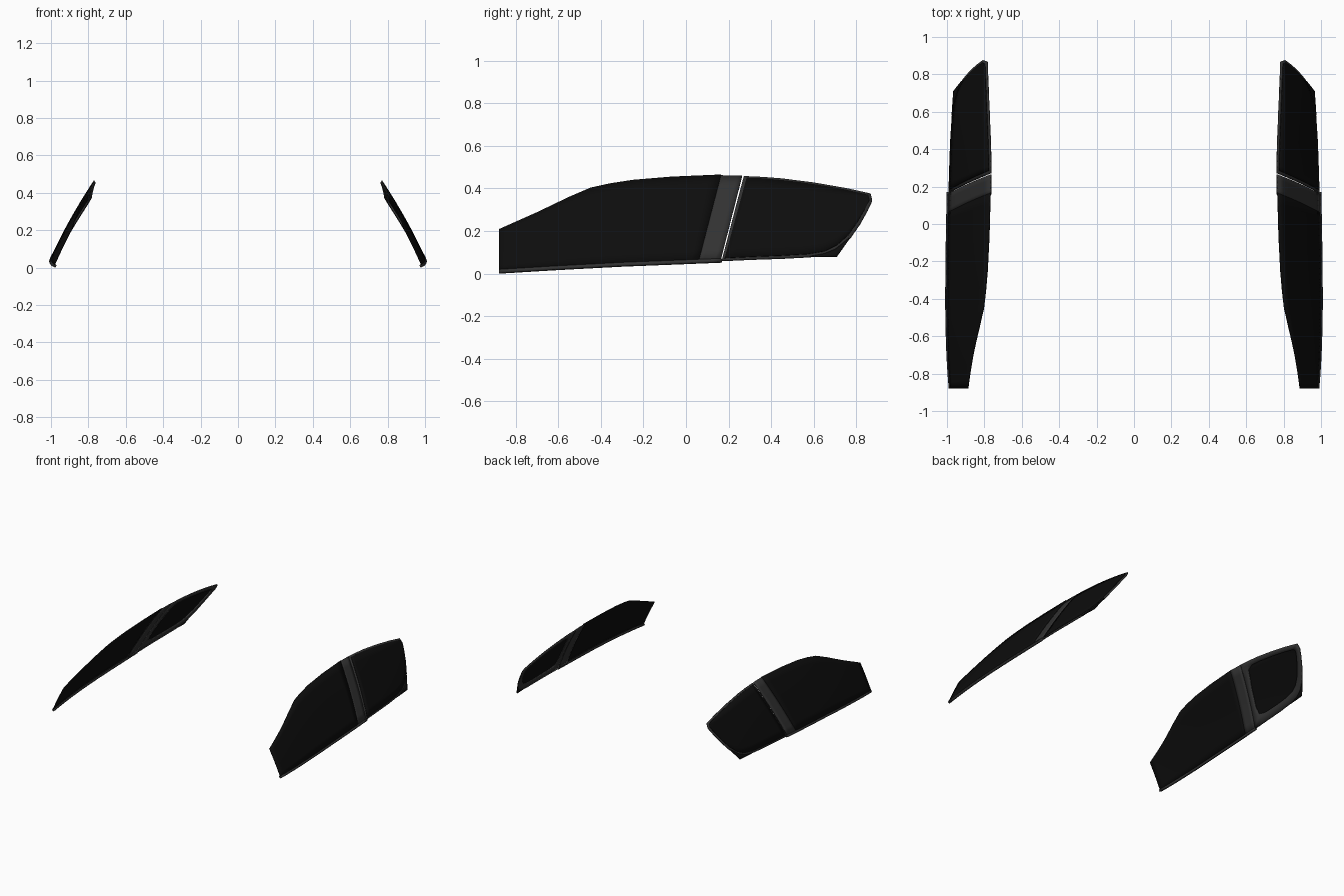
import bpy, bmesh
from mathutils import Vector

if "Cube" in bpy.data.objects:
    bpy.data.objects.remove(bpy.data.objects["Cube"])


def material(name, v):
    m = bpy.data.materials.new(name)
    m.diffuse_color = (v, v, v, 1)
    m.use_nodes = True
    m.node_tree.nodes["Principled BSDF"].inputs["Base Color"].default_value = m.diffuse_color
    return m


GLASS = material("dark_glass", 0.004)
TRIM = material("grey_trim", 0.032)


def on_body(y, z, off):
    # curved, inward-leaning body side; off moves along the outward normal
    x = 1.023 - 0.05 * abs(y) ** 3 - 0.43 * z - 0.25 * z * z
    return Vector((x + 0.88 * off, y, z + 0.45 * off))


def resample(pts, n, closed):
    # even linear steps inside every segment
    pts = [Vector(p) for p in pts]
    ends = pts[1:] + pts[:1] if closed else pts[1:]
    out = [a.lerp(b, k / n) for a, b in zip(pts, ends) for k in range(n)]
    return out if closed else out + [pts[-1]]


def panel(name, low, high, mat, off=0.0, thick=0.006, n=4, rows=8, closed=False):
    # ruled sheet between two rails of (y, z), mapped on the body and mirrored
    a, b = resample(low, n, closed), resample(high, n, closed)
    bm = bmesh.new()
    grid = []
    for p, q in zip(a, b):
        col = [p.lerp(q, j / rows) for j in range(rows + 1)]
        grid.append([bm.verts.new(on_body(c.x, c.y, off)) for c in col])
    count = len(grid)
    for i in range(count if closed else count - 1):
        g, h = grid[i], grid[(i + 1) % count]
        for j in range(rows):
            bm.faces.new((g[j], h[j], h[j + 1], g[j + 1]))
    me = bpy.data.meshes.new(name)
    bm.to_mesh(me)
    bm.free()
    me.materials.append(mat)
    ob = bpy.data.objects.new(name, me)
    bpy.context.collection.objects.link(ob)
    s = ob.modifiers.new("thickness", "SOLIDIFY")
    s.thickness, s.offset = thick, -1
    m = ob.modifiers.new("both_sides", "MIRROR")
    m.use_clip = False
    bpy.context.view_layer.objects.active = ob
    ob.select_set(True)
    bpy.ops.object.shade_smooth_by_angle(angle=0.6)
    ob.select_set(False)
    return ob


# front door glass
panel("front_window",
      [(-.88, .015), (-.74, .023), (-.6, .031), (-.46, .039), (-.34, .045),
       (-.22, .05), (-.08, .055), (.06, .06)],
      [(-.88, .208), (-.7, .288), (-.55, .36), (-.45, .403), (-.36, .423),
       (-.25, .44), (-.07, .455), (.165, .465)], GLASS, off=0.002)

# grey sealing strip under the front glass
strip = [(-.88, .004), (-.6, .021), (-.3, .037), (0, .049), (.17, .056)]
panel("front_window_seal", strip, [(y, z + .014) for y, z in strip],
      TRIM, off=0.004, thick=0.016, rows=1)

# centre pillar
panel("center_pillar", [(.055, .06), (.163, .065)], [(.158, .463), (.264, .461)],
      TRIM, off=-0.001, thick=0.008)

# rear door frame: ring, wide on the inside of the glass
outer = [(.168, .063), (.3, .069), (.45, .074), (.58, .081), (.66, .094),
         (.72, .122), (.775, .172), (.82, .237), (.855, .3), (.876, .345),
         (.868, .378), (.75, .404), (.6, .43), (.45, .449), (.36, .456),
         (.272, .46), (.235, .32), (.2, .185)]
inner = [(.25, .135), (.31, .122), (.45, .124), (.57, .13), (.64, .141),
         (.69, .162), (.74, .205), (.785, .265), (.815, .315), (.828, .343),
         (.815, .36), (.72, .38), (.6, .4), (.45, .419), (.37, .424),
         (.32, .41), (.275, .3), (.245, .185)]
panel("rear_window_frame", outer, inner, TRIM, off=-0.003, thick=0.009,
      n=2, rows=2, closed=True)

# rear door glass, leaving a thin rim of the frame visible
panel("rear_window",
      [(.182, .073), (.3, .079), (.45, .085), (.57, .092), (.65, .105),
       (.71, .134), (.764, .182), (.808, .245), (.843, .306), (.863, .347)],
      [(.285, .45), (.36, .447), (.45, .439), (.53, .43), (.6, .42),
       (.675, .408), (.75, .394), (.8, .383), (.84, .374), (.857, .369)],
      GLASS, off=0.002, n=3)

# dark filler at the lower rear corner
panel("rear_corner_filler", [(.58, .08), (.65, .081), (.71, .082), (.765, .16)],
      [(.59, .084), (.65, .095), (.7, .115), (.766, .168)],
      GLASS, off=-0.002, rows=2)
